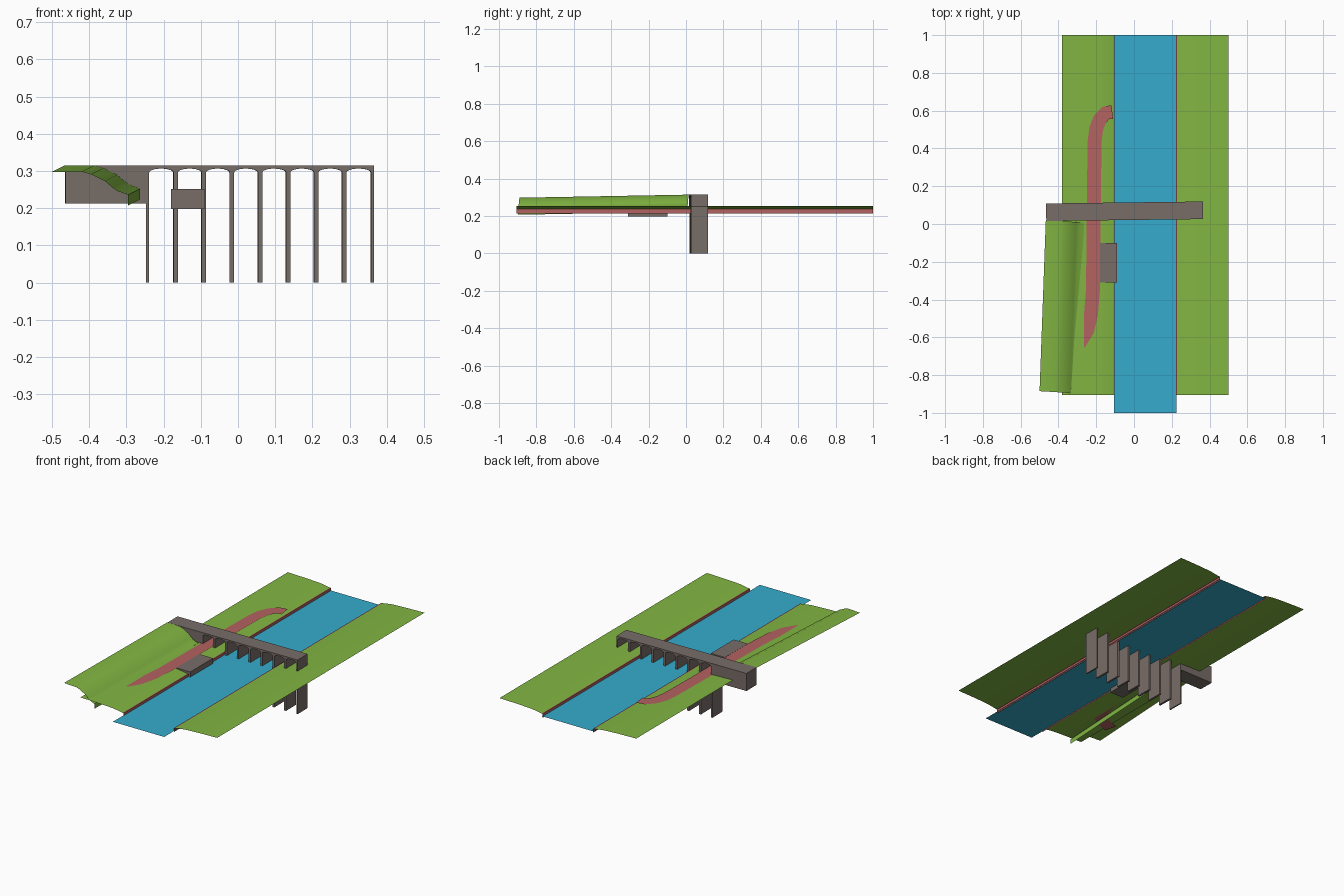
import bpy, math
from mathutils import Vector

cube = bpy.data.objects.get("Cube")
if cube:
    bpy.data.objects.remove(cube, do_unlink=True)


def material(name, r, g, b):
    # sRGB 0-255 to linear colour
    def lin(c):
        c /= 255
        return c / 12.92 if c <= 0.04045 else ((c + 0.055) / 1.055) ** 2.4
    colour = (lin(r), lin(g), lin(b), 1)
    m = bpy.data.materials.new(name)
    m.use_nodes = True
    m.diffuse_color = colour
    m.node_tree.nodes["Principled BSDF"].inputs["Base Color"].default_value = colour
    return m


GRASS = material("grass_green", 130, 182, 66)
WATER = material("water_blue", 54, 171, 204)
BRICK = material("brick_red", 180, 98, 96)
STONE = material("stone_grey", 120, 109, 104)


def add_object(name, verts, faces, mat, smooth=False):
    mesh = bpy.data.meshes.new(name)
    mesh.from_pydata(verts, [], faces)
    mesh.materials.append(mat)
    mesh.update()
    obj = bpy.data.objects.new(name, mesh)
    bpy.context.collection.objects.link(obj)
    if smooth:
        bpy.ops.object.select_all(action='DESELECT')
        obj.select_set(True)
        bpy.context.view_layer.objects.active = obj
        bpy.ops.object.shade_smooth_by_angle(angle=math.radians(30))
    return obj


def strip(name, row_a, row_b, mat, smooth=False):
    # Open sheet joining two rows of points
    n = len(row_a)
    faces = [(i, i + 1, n + i + 1, n + i) for i in range(n - 1)]
    return add_object(name, row_a + row_b, faces, mat, smooth)


def sweep(name, profile, y0, y1, mat, smooth=False):
    # Open x-z profile swept along y
    return strip(name, [(x, y0, z) for x, z in profile],
                 [(x, y1, z) for x, z in profile], mat, smooth)


def mirrored(profile, centre):
    return [(2 * centre - x, z) for x, z in reversed(profile)]


# Banks and channel walls on both sides of the water
MID, Y0, Y1 = 0.06, -0.905, 1.0
bank = [(-0.38, 0.254), (-0.265, 0.2512), (-0.19, 0.248),
        (-0.165, 0.246), (-0.14, 0.2425), (-0.12, 0.239), (-0.108, 0.237)]
wall = [(-0.108, 0.237), (-0.102, 0.237), (-0.102, 0.214)]
sweep("right_bank", bank, Y0, Y1, GRASS, True)
sweep("left_bank", mirrored(bank, MID), Y0, Y1, GRASS, True)
sweep("right_channel_wall", wall, Y0, Y1, BRICK)
sweep("left_channel_wall", mirrored(wall, MID), Y0, Y1, BRICK)

# Water sheet
sweep("water", [(-0.105, 0.222), (0.225, 0.222)], -1, 1, WATER)

# Hillside, rising and turning slightly towards the bridge
hill = [(-0.5, 0.298), (-0.42, 0.298), (-0.395, 0.291), (-0.358, 0.273),
        (-0.338, 0.256), (-0.326, 0.247), (-0.296, 0.236), (-0.296, 0.207)]
front = [(x, -0.885 - 0.06 * (x + 0.5), z) for x, z in hill]
back = [(x + 0.033, y + 0.905, z + 0.0165) for x, y, z in front]
strip("hillside", front, back, GRASS, True)

# Towpath: flat ribbon along a curved centre line
centre = [(-0.115, 0.592), (-0.15, 0.588), (-0.18, 0.555), (-0.2, 0.505),
          (-0.208, 0.44), (-0.212, 0.2), (-0.214, -0.1), (-0.218, -0.36),
          (-0.228, -0.48), (-0.248, -0.565), (-0.285, -0.625),
          (-0.34, -0.66), (-0.405, -0.68)]
pts = [Vector((x, y, 0.2512)) for x, y in centre]
sides = ([], [])
for i, p in enumerate(pts):
    d = (pts[min(i + 1, len(pts) - 1)] - pts[max(i - 1, 0)]).normalized()
    n = Vector((-d.y, d.x, 0)) * 0.037
    sides[0].append(tuple(p - n))
    sides[1].append(tuple(p + n))
strip("towpath", sides[0], sides[1], BRICK, True)


def solid(name, profile, y0, y1, mat):
    # Closed x-z outline extruded along y
    n = len(profile)
    verts = [(x, y, z) for y in (y0, y1) for x, z in profile]
    faces = [tuple(range(n)), tuple(reversed(range(n, 2 * n)))]
    faces += [(i, n + i, n + (i + 1) % n, (i + 1) % n) for i in range(n)]
    return add_object(name, verts, faces, mat)


# Jetty block
solid("jetty", [(-0.18, 0.198), (-0.09, 0.198), (-0.09, 0.252), (-0.18, 0.252)],
      -0.31, -0.1, STONE)

# Bridge deck with solid abutment, and shallow arches between thin piers
LEFT, RIGHT, TOP = -0.465, 0.365, 0.315
FIRST, BAYS, HALF, SPRING = -0.2435, 8, 0.006, 0.296
pitch = (RIGHT - 0.004 - FIRST) / BAYS
outline = [(LEFT, TOP), (LEFT, 0.213), (FIRST - 0.004, 0.213), (FIRST - 0.004, 0)]
for k in range(BAYS):
    a = FIRST + k * pitch + (HALF if k else 0.004)
    b = FIRST + (k + 1) * pitch - (HALF if k < BAYS - 1 else 0.004)
    outline.append((a, 0))
    for s in range(11):
        t = math.pi * s / 10
        outline.append(((a + b) / 2 - (b - a) / 2 * math.cos(t),
                        SPRING + 0.0105 * math.sin(t)))
    outline.append((b, 0))
outline += [(RIGHT, 0), (RIGHT, TOP)]
bridge = solid("bridge", outline, -0.0465, 0.0465, STONE)
bridge.location.y = 0.068
bridge.rotation_euler.z = math.radians(0.7)
